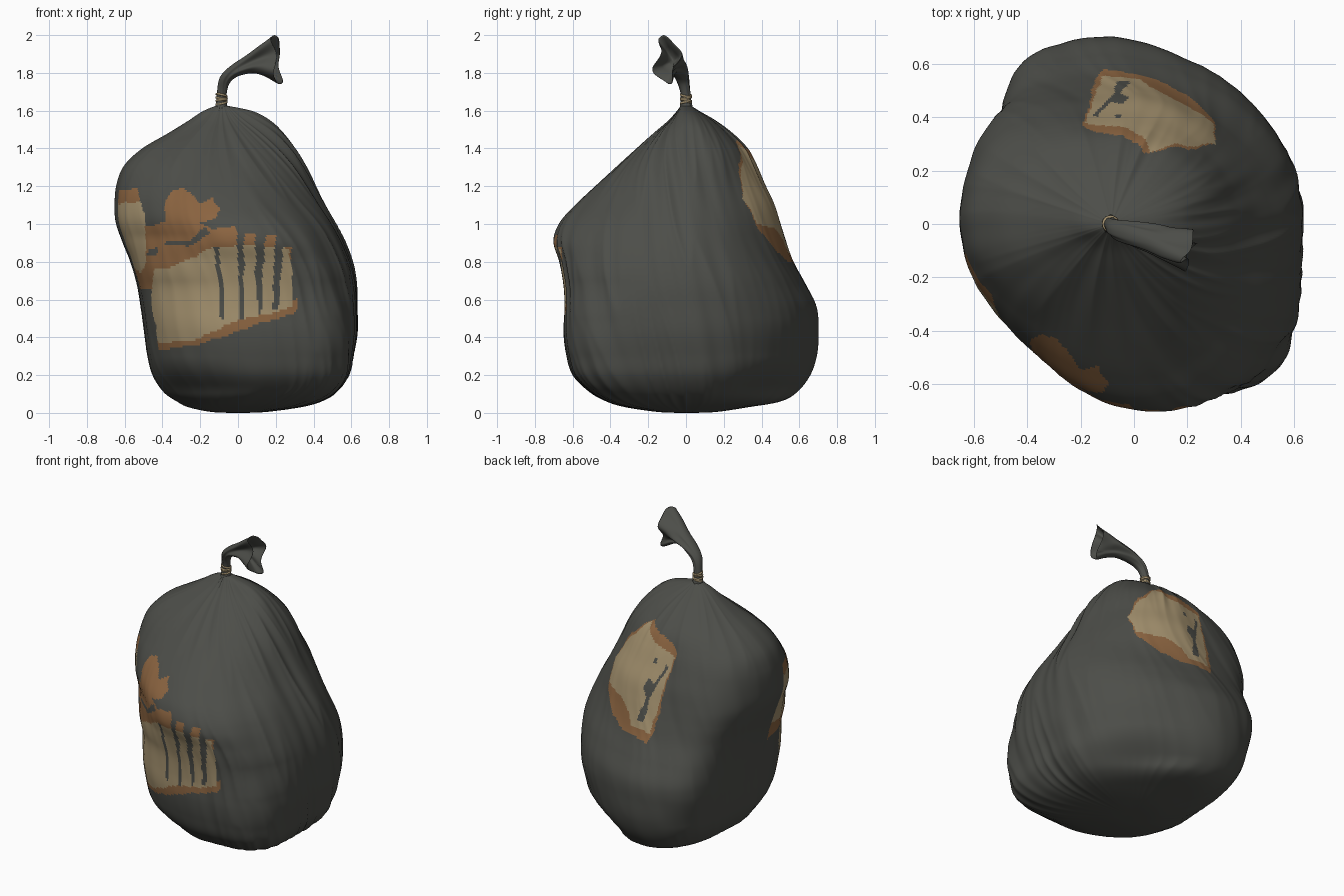
import bpy, math
from mathutils import Vector, noise

if "Cube" in bpy.data.objects:
    bpy.data.objects.remove(bpy.data.objects["Cube"])


def material(name, rgb):
    m = bpy.data.materials.new(name)
    m.diffuse_color = (*rgb, 1)
    m.use_nodes = True
    m.node_tree.nodes["Principled BSDF"].inputs["Base Color"].default_value = m.diffuse_color
    return m


DARK = material("dark grey plastic", (0.073, 0.075, 0.066))
BROWN = material("brown stain", (0.26, 0.128, 0.052))
TAN = material("tan patch", (0.365, 0.28, 0.155))


def smooth(t):
    t = max(0.0, min(1.0, t))
    return t * t * (3 - 2 * t)


def spline(rows, steps):
    """Catmull-Rom through rows of numbers."""
    out = []
    for i in range(len(rows) - 1):
        p0, p1, p2, p3 = (rows[max(0, min(len(rows) - 1, i + k))] for k in (-1, 0, 1, 2))
        for s in range(steps):
            t = s / steps
            out.append([0.5 * (2 * b + (c - a) * t + (2 * a - 5 * b + 4 * c - d) * t * t
                               + (3 * b - a - 3 * c + d) * t ** 3)
                        for a, b, c, d in zip(p0, p1, p2, p3)])
    out.append(list(rows[-1]))
    return out


def loft(name, rings, mats):
    """Skin closed rings of points, capping both ends."""
    n = len(rings[0])
    verts = [p for r in rings for p in r]
    faces = [(i * n + j, i * n + (j + 1) % n, (i + 1) * n + (j + 1) % n, (i + 1) * n + j)
             for i in range(len(rings) - 1) for j in range(n)]
    faces.append(tuple(reversed(range(n))))
    faces.append(tuple(range(len(verts) - n, len(verts))))
    me = bpy.data.meshes.new(name)
    me.from_pydata(verts, [], faces)
    for m in mats:
        me.materials.append(m)
    me.polygons.foreach_set("use_smooth", [True] * len(faces))
    ob = bpy.data.objects.new(name, me)
    bpy.context.collection.objects.link(ob)
    return ob


# ---- sack body: z, left, right, front, back extents
PROFILE = [
    (0.000, -.02, .02, -.02, .02),
    (0.005, -.14, .15, -.15, .16),
    (0.030, -.26, .33, -.32, .33),
    (0.060, -.32, .44, -.42, .50),
    (0.110, -.39, .52, -.51, .59),
    (0.200, -.45, .585, -.60, .66),
    (0.310, -.48, .61, -.635, .695),
    (0.430, -.495, .63, -.65, .70),
    (0.560, -.51, .63, -.645, .69),
    (0.680, -.53, .625, -.65, .63),
    (0.800, -.565, .60, -.67, .565),
    (0.910, -.61, .56, -.70, .525),
    (1.010, -.645, .51, -.665, .495),
    (1.110, -.65, .455, -.575, .465),
    (1.210, -.64, .405, -.47, .42),
    (1.310, -.60, .355, -.36, .375),
    (1.400, -.505, .30, -.26, .325),
    (1.480, -.37, .24, -.17, .245),
    (1.545, -.265, .175, -.095, .16),
    (1.595, -.19, .085, -.05, .075),
    (1.625, -.12, -.05, -.028, .028),
]
# squareness of the four corners by height: z, back right, back left, front left, front right
CORNERS = [
    (0.10, 1.5, 2.0, 1.9, 3.6),
    (0.30, 1.85, 2.4, 2.6, 3.4),
    (0.50, 2.0, 2.8, 2.8, 3.1),
    (0.70, 2.05, 2.8, 2.5, 2.6),
    (0.95, 1.8, 3.0, 1.65, 2.2),
    (1.20, 1.8, 2.8, 1.8, 1.9),
    (1.45, 2.0, 2.0, 2.0, 2.0),
]
SEG = 384


def corner_powers(z):
    if z <= CORNERS[0][0]:
        return CORNERS[0][1:]
    for lo, hi in zip(CORNERS, CORNERS[1:]):
        if z < hi[0]:
            t = smooth((z - lo[0]) / (hi[0] - lo[0]))
            return [a + (b - a) * t for a, b in zip(lo[1:], hi[1:])]
    return CORNERS[-1][1:]


def ridge(x, y, z):
    return 0.5 - abs(noise.noise(Vector((x, y, z)))) * 2


def wrinkles(th, z, r):
    c, s = math.cos(th), math.sin(th)
    c2, s2 = math.cos(th + 0.35 * z), math.sin(th + 0.35 * z)
    soft = 0.010 * noise.noise(Vector((2.2 * c, 2.2 * s, 1.9 * z + 5)))
    side = 0.35 + 0.9 * smooth((math.cos(th + 0.5) - 0.5) * 2.5)
    crease = 0.010 * side * ridge(6.5 * c2 + 3, 6.5 * s2, 1.3 * z)
    gather = 0.05 * r * smooth((z - 1.15) / 0.4) * ridge(3.2 * c + 9, 3.2 * s, 0.7 * z)
    return (soft + crease) * min(1, r / 0.4) + gather


rings = []
for z, xl, xr, yf, yb in spline(PROFILE, 10):
    cx = -0.085 * smooth((z - 0.9) / 0.7)
    skew = 0.13 * smooth((1.15 - z) / 0.5) * smooth(z / 0.15)
    br, bl, fl, fr = corner_powers(z)
    ring = []
    for j in range(SEG):
        th = 2 * math.pi * j / SEG
        c, s = math.cos(th), math.sin(th)
        a = (xr - cx) if c > 0 else (cx - xl)
        b = yb if s > 0 else -yf
        q = (br if s > 0 else fr) if c > 0 else (bl if s > 0 else fl)
        n = 2 + abs(2 * c * s) * (q - 2)
        r = (abs(c / a) ** n + abs(s / b) ** n) ** (-1 / n)
        r += wrinkles(th, z, r)
        ring.append((cx + r * c - skew * s ** 3, r * s, max(0, z)))
    rings.append(ring)
body = loft("sack_body", rings, [DARK, BROWN, TAN])

# ---- stains on the sack: outlines in x, z seen from the front or the back
FRONT_BROWN = [
    [(-.75, 1.17), (-.53, 1.19), (-.51, 1.1), (-.49, .99), (-.39, 1.01), (-.39, 1.1),
     (-.35, 1.17), (-.3, 1.185), (-.25, 1.17), (-.2, 1.1), (-.14, 1.14), (-.09, 1.07),
     (-.12, 1.03), (-.2, 1.01), (-.13, .97), (-.02, .985), (0, .95), (.2, .945), (.22, .88),
     (.28, .87), (.29, .6), (.32, .62), (.31, .53), (0, .435), (-.2, .36), (-.42, .33),
     (-.44, .5), (-.455, .66), (-.52, .65), (-.62, .8), (-.75, .95)]]
FRONT_TAN = [
    [(-.46, .7), (-.43, .76), (-.3, .8), (-.13, .87), (0, .89), (.21, .88), (.27, .86),
     (.285, .75), (.285, .56), (.12, .51), (0, .49), (-.1, .44), (-.2, .4), (-.42, .365),
     (-.445, .5)],
    [(-.75, 1.1), (-.51, 1.12), (-.49, .98), (-.485, .8), (-.52, .74), (-.62, .85)]]
FRONT_DARK = [
    [(-.125, .87), (-.1, .88), (-.072, .49), (-.092, .49)],
    [(-.005, .98), (.03, .98), (.03, .49), (.01, .49)],
    [(.09, .98), (.145, .98), (.12, .52), (.1, .52)],
    [(.2, .98), (.245, .98), (.215, .55), (.185, .55)],
    [(-.48, .84), (-.43, .84), (-.42, .88), (-.47, .88)],
    [(-.39, .88), (-.27, .89), (-.14, .95), (-.17, .98), (-.27, .915), (-.38, .91)]]
BACK_BROWN = [
    [(.04, 1.45), (.2, 1.32), (.3, 1.13), (.31, .97), (.2, .86), (.08, .8), (-.12, .78),
     (-.15, .86), (-.16, 1.05), (-.19, 1.32), (-.14, 1.37), (.01, 1.41)]]
BACK_TAN = [
    [(.06, 1.43), (.2, 1.3), (.3, 1.13), (.3, 1), (.17, .98), (.06, .92), (.03, .85),
     (-.12, .84), (-.15, 1.05), (-.18, 1.29), (.03, 1.36)]]
BACK_DARK = [
    [(-.15, 1.22), (-.135, 1.23), (-.09, 1.11), (-.04, 1.14), (-.02, 1.09), (-.05, 1.03),
     (-.015, .89), (-.06, .89), (-.075, 1.03), (-.1, 1.08)],
    [(-.065, 1.26), (-.045, 1.26), (-.045, 1.23), (-.065, 1.23)]]


def inside(x, z, polys):
    for poly in polys:
        hit = False
        for (x1, z1), (x2, z2) in zip(poly, poly[1:] + poly[:1]):
            if (z1 > z) != (z2 > z) and x < x1 + (z - z1) * (x2 - x1) / (z2 - z1):
                hit = not hit
        if hit:
            return True
    return False


for f in body.data.polygons:
    p = f.center
    if not 0.3 < p.z < 1.5 or -0.11 < p.y < 0.1:
        continue
    x = p.x + 0.010 * noise.noise(p * 14)
    z = p.z + 0.015 * noise.noise(p * 11 + Vector((7, 0, 0)))
    brown, tan, dark = ((FRONT_BROWN, FRONT_TAN, FRONT_DARK) if p.y < 0
                        else (BACK_BROWN, BACK_TAN, BACK_DARK))
    if inside(x, z, brown + tan) and not inside(x, z, dark):
        f.material_index = 2 if inside(x, z, tan) else 1

# ---- twisted neck and flared tail: centre x, y, z, half height, half width
TAIL = [
    (-.088, 0, 1.575, .045, .045),
    (-.088, 0, 1.64, .029, .029),
    (-.085, -.003, 1.70, .026, .026),
    (-.068, -.018, 1.765, .030, .034),
    (-.015, -.035, 1.812, .034, .045),
    (.07, -.058, 1.848, .052, .055),
    (.14, -.08, 1.864, .085, .068),
    (.208, -.10, 1.870, .130, .078),
]
SIDE = Vector((0.3, 0.95, 0)).normalized()
path = spline(TAIL, 8)
tail_rings = []
for i, (x, y, z, hh, hw) in enumerate(path):
    a, b = path[max(0, i - 1)], path[min(len(path) - 1, i + 1)]
    t = (Vector(b[:3]) - Vector(a[:3])).normalized()
    up = t.cross(SIDE).normalized() * -1
    flare = smooth((i - 24) / 30)
    ring = []
    for j in range(64):
        th = 2 * math.pi * j / 64
        c, s = math.cos(th), math.sin(th)
        k = 1 + 0.07 * math.sin(7 * th + i * 0.25) + 0.10 * flare * math.sin(5 * th + 1) * abs(s)
        pleat = 0.3 * flare * math.sin(4.5 * c + i * 0.05)
        ring.append(Vector((x, y, z)) + up * hh * c + SIDE * hw * (s * k * (1 - 0.25 * flare) + pleat)
                    + t * 0.012 * flare * math.sin(3 * th))
    tail_rings.append(ring)
# hollow mouth of the tail
mid = sum(tail_rings[-1], Vector()) / 64
for scale, back in ((0.93, 0.002), (0.55, 0.06), (0.2, 0.1)):
    tail_rings.append([mid + (p - mid) * scale - Vector((0.95, -0.3, 0.05)) * back
                       for p in tail_rings[len(path) - 1]])
loft("tied_tail", [list(map(tuple, r)) for r in tail_rings], [DARK])

# ---- string wound round the neck
for k in range(4):
    bpy.ops.mesh.primitive_torus_add(
        location=(-.087, 0, 1.64 + 0.014 * k), rotation=(0.12 * (-1) ** k, 0.15 * (k - 1.5), 0),
        major_radius=0.027, minor_radius=0.006, major_segments=32, minor_segments=8)
    ob = bpy.context.object
    ob.name = "neck_string_%d" % (k + 1)
    ob.data.materials.append(TAN)
    bpy.ops.object.shade_smooth()
